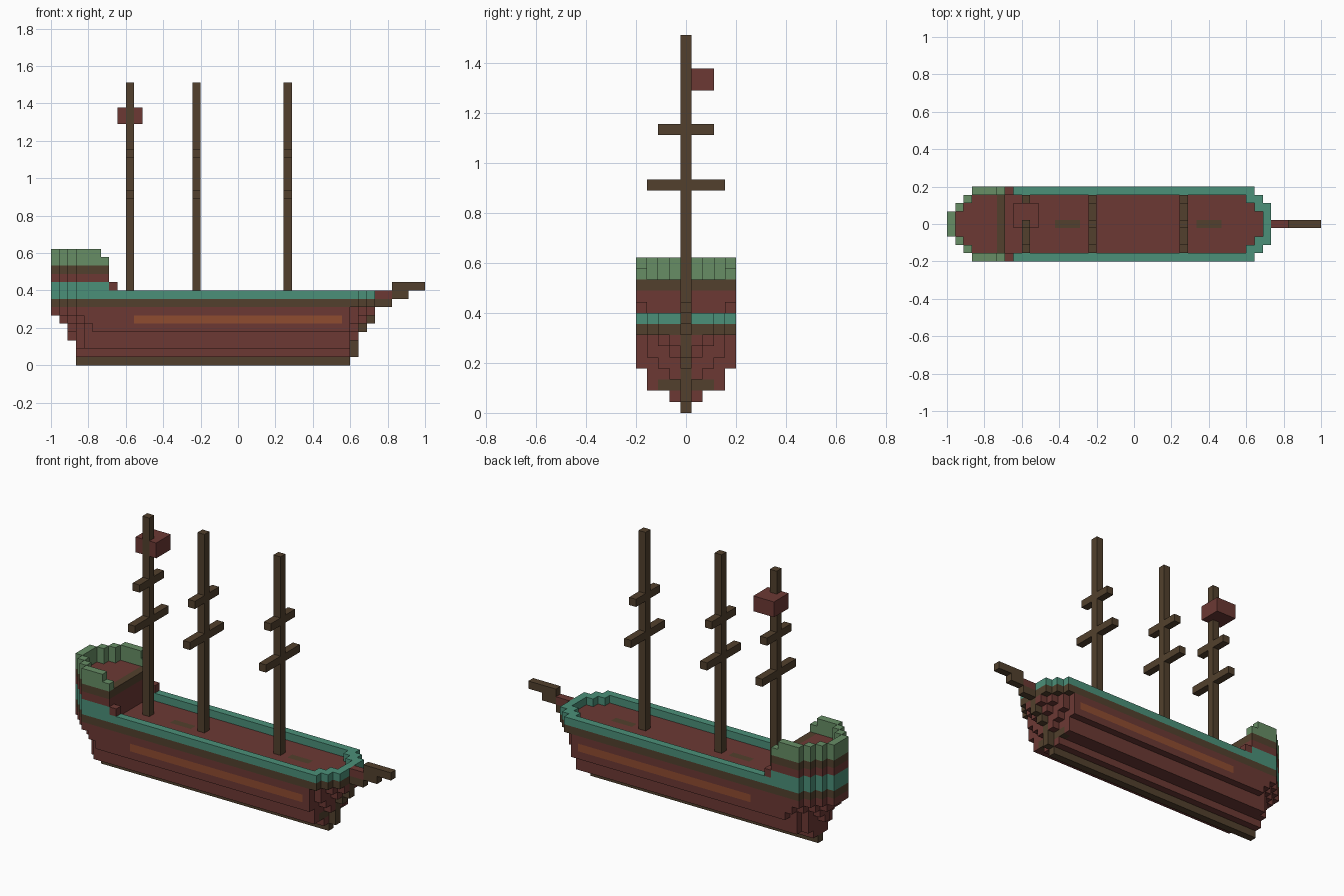
import bpy, bmesh, math
from mathutils import Vector

if "Cube" in bpy.data.objects:
    bpy.data.objects.remove(bpy.data.objects["Cube"])

U = 2 / 45  # block size


# Materials, from 0-255 display colours
def material(name, *rgb):
    lin = [((c / 255 + 0.055) / 1.055) ** 2.4 for c in rgb] + [1]
    m = bpy.data.materials.new(name)
    m.diffuse_color = lin
    m.use_nodes = True
    m.node_tree.nodes["Principled BSDF"].inputs["Base Color"].default_value = lin
    return m


MATS = {
    "red": material("red_planks", 108, 57, 52),
    "brown": material("dark_timber", 82, 64, 45),
    "teal": material("teal_rail", 75, 144, 121),
    "green": material("green_rail", 103, 141, 101),
    "orange": material("orange_stripe", 143, 76, 48),
}

cells = {}  # (i, j, k) -> (part, colour)


def block(part, colour, xs, ys, zs):
    for i in range(*xs):
        for j in range(*ys):
            for k in range(*zs):
                cells[i, j, k] = (part, colour)


# Hull plan per layer: (start, end) of each half width, keel line outward
FULL = [(0, 39), (0, 39), (1, 39), (2, 38), (3, 37)]
LAYERS = [
    [(3, 36)],
    [(3, 37), (3, 36)],
    [(3, 37), (3, 36), (3, 36), (4, 36)],
    [(2, 37), (3, 37), (3, 36), (4, 36)],
    [(2, 38), (2, 37), (3, 37), (4, 36), (5, 36)],
    [(1, 39), (1, 38), (2, 37), (3, 37), (4, 36)],
    [(0, 39), (0, 39), (1, 38), (2, 37), (3, 36)],
    FULL,
    FULL,
]


def plan(layer):
    return {(i, s * w) for w, (a, b) in enumerate(layer)
            for i in range(a, b) for s in (-1, 1)}


outline = plan(FULL)


def inside(i, j):
    """True where the block is not on the rim; the bow rim is thicker."""
    near = [(1, 0), (-1, 0), (0, 1), (0, -1)]
    if i > 20:
        near += [(1, 1), (1, -1)]
    return all((i + a, j + b) in outline for a, b in near)


POOP = 7  # stern castle length in blocks

# Hull, deck and rail
for k, layer in enumerate(LAYERS):
    for i, j in plan(layer):
        part, colour = "hull", "red"
        stem = j == 0 and i == layer[0][1] - 1
        if k == 0 or stem or (k == 2 and i > 34 and abs(j) < 3):
            colour = "brown"
        if k == 5 and abs(j) == 4 and 10 <= i < 35:
            colour = "orange"
        if k == 7:
            colour = "brown"
            if inside(i, j):
                hatch = j == 0 and (13 <= i < 16 or 30 <= i < 33)
                part, colour = "deck", "brown" if hatch else "red"
        if k == 8:
            part, colour = "rail", "teal"
            if inside(i, j):
                if i >= POOP:
                    continue
                part, colour = "stern_castle", "red"
        cells[i, j, k] = (part, colour)

# Stern castle with its raised green rail
for i, j in outline:
    if i >= POOP:
        continue
    rim = not inside(i, j)
    cells[i, j, 9] = ("stern_castle", "teal" if rim else "red")
    cells[i, j, 10] = ("stern_castle", "red")
    cells[i, j, 11] = ("stern_castle", "brown" if rim or i == POOP - 1 else "red")
    if rim:
        cells[i, j, 12] = ("stern_rail", "green")
        if i < POOP - 1:
            cells[i, j, 13] = ("stern_rail", "green")
for j in (-4, 4):
    block("stern_step", "red", (POOP, POOP + 1), (j, j + 1), (9, 10))

# Bowsprit
block("bowsprit", "brown", (39, 41), (0, 1), (7, 8))
block("bowsprit", "red", (39, 41), (0, 1), (8, 9))
block("bowsprit", "brown", (41, 43), (0, 1), (8, 9))
block("bowsprit", "brown", (41, 45), (0, 1), (9, 10))

# Lookout box, then masts and yards (the rear mast runs through the box)
block("lookout", "red", (8, 11), (0, 3), (29, 31))
for name, i in (("rear", 9), ("middle", 17), ("front", 28)):
    x = (i, i + 1)
    block(name + "_mast", "brown", x, (-3, 4), (20, 21))
    block(name + "_mast", "brown", x, (-2, 3), (25, 26))
    block(name + "_mast", "brown", x, (0, 1), (8, 34))

# Build each part from its exposed block faces
DIRS = [Vector(d) for d in ((1, 0, 0), (-1, 0, 0), (0, 1, 0),
                            (0, -1, 0), (0, 0, 1), (0, 0, -1))]


def build(part):
    own = {c: col for c, (p, col) in cells.items() if p == part}
    used = sorted(set(own.values()))
    bm = bmesh.new()
    verts = {}
    for c, colour in own.items():
        centre = Vector(c) + Vector((0.5, 0, 0.5))
        for d in DIRS:
            if tuple(int(v) for v in Vector(c) + d) in cells:
                continue
            a = Vector((d.y, d.z, d.x))
            b = d.cross(a)
            quad = []
            for s, t in ((-1, -1), (1, -1), (1, 1), (-1, 1)):
                p = centre + (d + a * s + b * t) / 2
                key = tuple(round(v * 2) for v in p)
                if key not in verts:
                    verts[key] = bm.verts.new(p * U - Vector((1, 0, 0)))
                quad.append(verts[key])
            bm.faces.new(quad).material_index = used.index(colour)
    bmesh.ops.dissolve_limit(bm, angle_limit=math.radians(1), verts=bm.verts[:],
                             edges=bm.edges[:], delimit={"MATERIAL"})
    mesh = bpy.data.meshes.new(part)
    bm.to_mesh(mesh)
    bm.free()
    for colour in used:
        mesh.materials.append(MATS[colour])
    bpy.context.collection.objects.link(bpy.data.objects.new(part, mesh))


for part in sorted({p for p, _ in cells.values()}):
    build(part)
